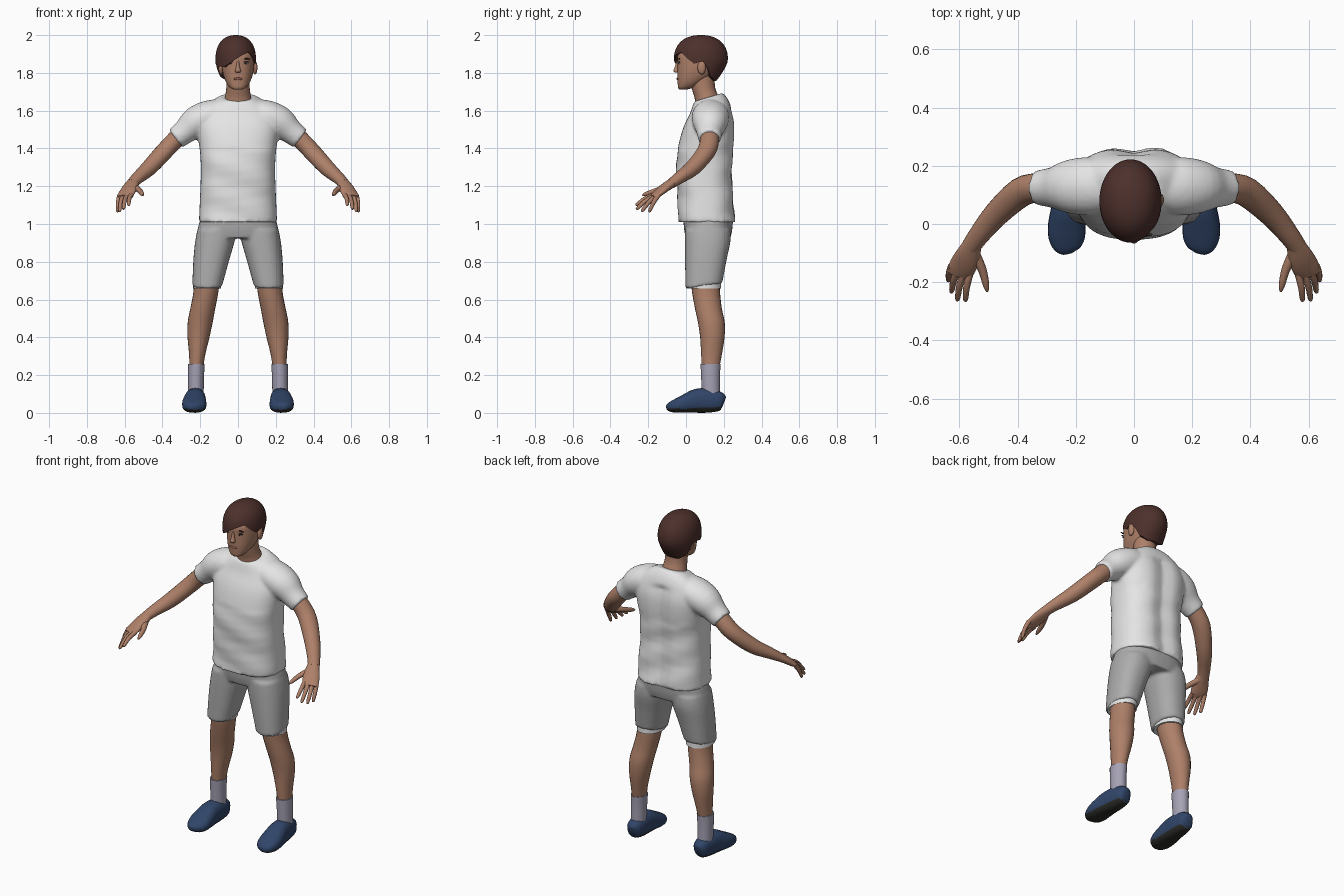
import bpy, bmesh, math
from mathutils import Vector, Matrix

if "Cube" in bpy.data.objects:
    bpy.data.objects.remove(bpy.data.objects["Cube"])


def mat(name, rgb):
    m = bpy.data.materials.new(name)
    m.diffuse_color = (*rgb, 1)
    m.use_nodes = True
    m.node_tree.nodes["Principled BSDF"].inputs["Base Color"].default_value = m.diffuse_color
    return m


SKIN = mat("skin", (0.42, 0.215, 0.14))
HAIR = mat("dark brown hair", (0.075, 0.03, 0.025))
SHIRT = mat("white cloth", (0.78, 0.78, 0.78))
SHORTS = mat("grey cloth", (0.42, 0.42, 0.42))
SOCK = mat("lilac grey knit", (0.38, 0.36, 0.46))
SHOE = mat("navy blue", (0.03, 0.06, 0.14))
SOLE = mat("black rubber", (0.025, 0.025, 0.022))
LIP = mat("lip brown", (0.27, 0.11, 0.08))
DARK = mat("eye dark", (0.03, 0.018, 0.014))


def smooth_rings(rings, steps):
    """Catmull-Rom interpolation of ring values."""
    out = []
    for i in range(len(rings) - 1):
        p0, p1 = rings[max(i - 1, 0)], rings[i]
        p2, p3 = rings[i + 1], rings[min(i + 2, len(rings) - 1)]
        for s in range(steps):
            t = s / steps
            out.append([0.5 * (2 * b + (c - a) * t + (2 * a - 5 * b + 4 * c - d) * t * t
                               + (3 * b - a - 3 * c + d) * t ** 3)
                        for a, b, c, d in zip(p0, p1, p2, p3)])
    return out + [list(rings[-1])]


def loft(bm, rings, flat=True, n=24, power=2.0, steps=3, tilt=0.0):
    """Rings are (x, y, z, ra, rb); flat rings lie level, others follow the path."""
    rings = smooth_rings(rings, steps)
    pts = [Vector(r[:3]) for r in rings]
    loops = []
    for i, r in enumerate(rings):
        u, v = Vector((1, 0, 0)), Vector((0, 1, 0))
        if not flat:
            t = (pts[min(i + 1, len(pts) - 1)] - pts[max(i - 1, 0)]).normalized()
            u = t.cross(Vector((0, 0, 1))).normalized()
            v = u.cross(t)
        ring = []
        for k in range(n):
            a = 2 * math.pi * k / n
            c, s = math.cos(a), math.sin(a)
            pc = math.copysign(abs(c) ** (2 / power), c)
            ps = math.copysign(abs(s) ** (2 / power), s)
            p = pts[i] + u * pc * max(r[3], 0.002) + v * ps * max(r[4], 0.002)
            p.z += tilt * ps * i / (len(rings) - 1)
            ring.append(bm.verts.new(p))
        loops.append(ring)
    for a, b in zip(loops, loops[1:]):
        for k in range(n):
            bm.faces.new((a[k], a[(k + 1) % n], b[(k + 1) % n], b[k]))
    bm.faces.new(loops[0])
    bm.faces.new(loops[-1])


def span(*rows):
    """Level rings from (z, x centre, x radius, y front, y back)."""
    return [(x, (a + b) / 2, z, rx, (b - a) / 2) for z, x, rx, a, b in rows]


def ball(bm, c, r):
    bmesh.ops.create_uvsphere(bm, u_segments=16, v_segments=10, radius=1,
                              matrix=Matrix.Translation(c) @ Matrix.Diagonal((*r, 1)))


def finish(name, bm, *mats, remesh=0):
    bmesh.ops.recalc_face_normals(bm, faces=bm.faces)
    for f in bm.faces:
        f.smooth = True
    me = bpy.data.meshes.new(name)
    bm.to_mesh(me)
    bm.free()
    me.set_sharp_from_angle(angle=math.radians(50))
    for m in mats:
        me.materials.append(m)
    ob = bpy.data.objects.new(name, me)
    bpy.context.collection.objects.link(ob)
    if remesh:
        r = ob.modifiers.new("blend", "REMESH")
        r.mode, r.voxel_size, r.use_smooth_shade = "VOXEL", remesh, True
        s = ob.modifiers.new("soften", "SMOOTH")
        s.factor, s.iterations = 0.5, 4
    return ob


# T-shirt: torso and sleeves blended together
bm = bmesh.new()
loft(bm, span((1.01, 0, .207, -.045, .268), (1.1, 0, .203, -.043, .258), (1.25, 0, .197, -.05, .25),
              (1.36, 0, .199, -.05, .254), (1.45, 0, .21, -.035, .262), (1.53, 0, .215, -.012, .26),
              (1.6, 0, .195, .02, .24), (1.645, 0, .145, .035, .22), (1.672, 0, .095, .045, .195)),
     n=48, power=2.5, tilt=.022)
for s in (-1, 1):
    loft(bm, [(s * .08, .13, 1.595, .085, .07), (s * .155, .13, 1.57, .1, .085),
              (s * .225, .128, 1.535, .092, .085), (s * .28, .125, 1.49, .07, .066),
              (s * .33, .125, 1.452, .061, .059)], flat=False)
for v in bm.verts:  # crease down the middle of the back
    if v.co.y > .13 and v.co.z < 1.6:
        v.co.y -= .02 * math.exp(-(v.co.x / .05) ** 2)
    v.co.y += .004 * math.sin(v.co.z * 38 + v.co.x * 14) * (v.co.z < 1.4)
finish("t_shirt", bm, SHIRT, remesh=.01)

# Shorts: hips and two legs blended together
bm = bmesh.new()
loft(bm, span((.925, 0, .2, .0, .235), (.97, 0, .213, -.01, .245), (1.04, 0, .195, -.015, .25)),
     n=40, power=2.4)
for s in (-1, 1):
    loft(bm, span((.97, s * .11, .105, -.005, .235), (.9, s * .124, .104, -.006, .235),
                  (.8, s * .143, .094, -.005, .215), (.672, s * .163, .079, -.003, .192)),
         n=32, power=2.3, tilt=.015)
finish("shorts", bm, SHORTS, remesh=.009)

for s in (-1, 1):
    side = "left" if s > 0 else "right"
    # White lining showing below the hem
    bm = bmesh.new()
    loft(bm, span((.72, s * .163, .074, .002, .186), (.658, s * .164, .074, .004, .186)), steps=1)
    finish(side + "_shorts_lining", bm, SHIRT)

    # Leg, sock and shoe
    bm = bmesh.new()
    loft(bm, span((.74, s * .163, .07, .02, .175), (.64, s * .17, .066, .032, .18),
                  (.55, s * .187, .066, .048, .19), (.48, s * .2, .066, .063, .205),
                  (.4, s * .209, .058, .075, .204), (.31, s * .216, .043, .08, .19),
                  (.23, s * .221, .036, .085, .175)))
    finish(side + "_leg", bm, SKIN)
    bm = bmesh.new()
    loft(bm, span((.258, s * .22, .044, .077, .183), (.19, s * .222, .042, .08, .18),
                  (.09, s * .223, .041, .085, .18)))
    finish(side + "_sock", bm, SOCK)
    bm = bmesh.new()
    rows = ((.2, .22, .02, .025, .085), (.185, .221, .04, .01, .108), (.13, .223, .05, .002, .128),
            (.06, .227, .056, 0, .128), (.0, .231, .064, 0, .1), (-.05, .231, .062, 0, .075),
            (-.085, .229, .045, .005, .056), (-.101, .226, .018, .015, .04))
    loft(bm, [(s * x, y, (a + b) / 2, r, (b - a) / 2) for y, x, r, a, b in rows],
         flat=False, power=2.5)
    bm.normal_update()
    bmesh.ops.recalc_face_normals(bm, faces=bm.faces)
    for f in bm.faces:
        f.material_index = int(f.normal.z < -.5 and f.calc_center_median().z < .03)
    finish(side + "_shoe", bm, SHOE, SOLE)

    # Arm
    bm = bmesh.new()
    loft(bm, [(s * .26, .127, 1.505, .052, .05), (s * .33, .125, 1.447, .05, .048),
              (s * .39, .108, 1.385, .051, .046), (s * .47, .037, 1.298, .044, .042),
              (s * .53, -.035, 1.245, .036, .032), (s * .562, -.08, 1.213, .032, .026)], flat=False)
    finish(side + "_arm", bm, SKIN)
    # Hand with palm, four fingers and thumb
    bm = bmesh.new()
    loft(bm, [(s * .555, -.07, 1.22, .032, .026), (s * .573, -.115, 1.19, .044, .023),
              (s * .593, -.155, 1.158, .046, .018), (s * .602, -.178, 1.143, .038, .011)], flat=False)
    tips = ((-.034, .58, -.266, 1.1), (-.012, .608, -.264, 1.078),
            (.011, .628, -.236, 1.066), (.033, .638, -.196, 1.064))
    for o, x, y, z in tips:
        base = Vector((.596 + .92 * o, -.158 + .4 * o, 1.154))
        tip = Vector((x, y, z))
        mid = base.lerp(tip, .5) + Vector((.003, 0, .007))
        loft(bm, [(s * p.x, p.y, p.z, r, r) for p, r in
                  ((base, .013), (mid, .0115), (base.lerp(tip, .9), .009), (tip, .004))],
             flat=False, n=10)
    loft(bm, [(s * .55, -.1, 1.197, .02, .017), (s * .522, -.155, 1.178, .015, .014),
              (s * .508, -.21, 1.16, .011, .011), (s * .504, -.232, 1.152, .004, .004)],
         flat=False, n=10)
    finish(side + "_hand", bm, SKIN)

# Neck and head
bm = bmesh.new()
loft(bm, span((1.62, 0, .085, .05, .19), (1.67, 0, .07, .045, .175), (1.72, 0, .062, .03, .155),
              (1.79, 0, .062, .02, .15)))
finish("neck", bm, SKIN)
bm = bmesh.new()
loft(bm, span((1.711, 0, .022, -.034, .0), (1.722, 0, .042, -.042, .04), (1.745, 0, .06, -.044, .085),
              (1.78, 0, .075, -.046, .135), (1.82, 0, .084, -.046, .17), (1.86, 0, .087, -.046, .19),
              (1.9, 0, .086, -.042, .195), (1.945, 0, .068, -.005, .165), (1.97, 0, .03, .04, .12)),
     n=36, power=2.25)
loft(bm, span((1.862, 0, .006, -.05, -.035), (1.83, 0, .01, -.06, -.035),
              (1.811, 0, .016, -.067, -.035), (1.801, 0, .012, -.058, -.035)), n=14)  # nose
for s in (-1, 1):
    ball(bm, (s * .09, .083, 1.828), (.013, .022, .036))  # ears
finish("head", bm, SKIN)

# Lips, eyes and eyebrows
bm = bmesh.new()
ball(bm, (0, -.044, 1.768), (.025, .006, .007))
finish("lips", bm, LIP)
for s in (-1, 1):
    side = "left" if s > 0 else "right"
    bm = bmesh.new()
    ball(bm, (s * .041, -.037, 1.851), (.014, .005, .005))
    finish(side + "_eye_white", bm, SHIRT)
    bm = bmesh.new()
    ball(bm, (s * .04, -.039, 1.852), (.007, .005, .0055))
    ball(bm, (s * .042, -.0365, 1.858), (.018, .005, .003))
    ball(bm, (s * .043, -.036, 1.874), (.022, .005, .004))
    finish(side + "_iris_lash_and_brow", bm, DARK)

# Hair: cap running from the crown to an uneven hairline with a swept fringe
LINE = ((0, 1.86), (12, 1.84), (25, 1.78), (50, 1.757), (130, 1.757), (155, 1.78), (170, 1.845),
        (185, 1.85), (205, 1.835), (235, 1.832), (250, 1.848), (270, 1.873), (290, 1.895),
        (312, 1.91), (330, 1.875), (345, 1.85), (360, 1.86))


def hairline(d):
    for (a, h), (b, g) in zip(LINE, LINE[1:]):
        if a <= d <= b:
            return h + (g - h) * (d - a) / (b - a)


def hair_point(d, t, inner=1.0):
    c, s = math.cos(math.radians(d)), math.sin(math.radians(d))
    z = 2 - (2 - hairline(d)) * t * t
    u = (z - 1.87) / .13
    if u > 0:
        k = max(1 - u ** 2.3, 0) ** (1 / 2.3)
    else:
        k = 1 - (.05 + .4 * max(s, 0)) * (-u * .13 / .115) ** 1.5
    return (-.012 + .107 * c * k * inner, .079 + .143 * s * k * inner, z)


bm = bmesh.new()
N, T = 72, 18
crown = bm.verts.new((-.012, .079, 2))
rows = [[bm.verts.new(hair_point(360 * i / N, min(j / T, 1), 1 if j <= T else .8)) for i in range(N)]
        for j in range(1, T + 2)]
for i in range(N):
    k = (i + 1) % N
    bm.faces.new((crown, rows[0][i], rows[0][k]))
    for a, b in zip(rows, rows[1:]):
        bm.faces.new((a[i], b[i], b[k], a[k]))
finish("hair", bm, HAIR)
